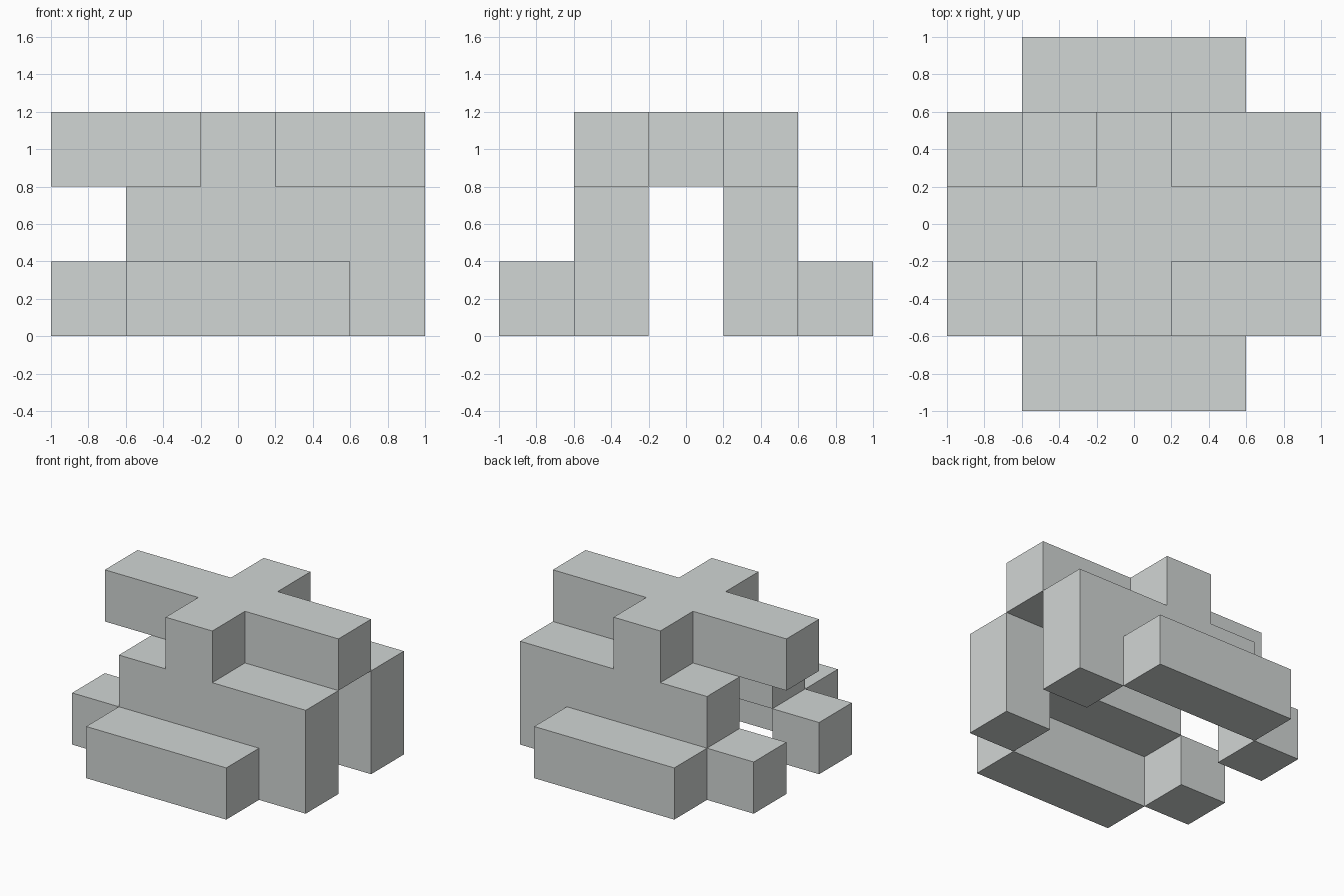
import bpy
import bmesh
from mathutils import Vector

cube = bpy.data.objects.get("Cube")
if cube:
    bpy.data.objects.remove(cube, do_unlink=True)

U = 0.4  # side of one block unit

grey = bpy.data.materials.new("light_grey")
grey.use_nodes = True
colour = (0.64, 0.67, 0.66, 1)
grey.diffuse_color = colour
grey.node_tree.nodes["Principled BSDF"].inputs["Base Color"].default_value = colour


def prism(name, profile, y_front, y_back):
    """Extrude an x-z profile, given in block units, along y."""
    bm = bmesh.new()
    face = bm.faces.new([bm.verts.new((x * U, y_front * U, z * U)) for x, z in profile])
    result = bmesh.ops.extrude_face_region(bm, geom=[face])
    moved = [v for v in result["geom"] if isinstance(v, bmesh.types.BMVert)]
    bmesh.ops.translate(bm, verts=moved, vec=Vector((0, (y_back - y_front) * U, 0)))
    bmesh.ops.recalc_face_normals(bm, faces=bm.faces)
    mesh = bpy.data.meshes.new(name)
    bm.to_mesh(mesh)
    bm.free()
    mesh.materials.append(grey)
    obj = bpy.data.objects.new(name, mesh)
    bpy.context.collection.objects.link(obj)


def rectangle(x0, x1, z0, z1):
    return [(x0, z0), (x1, z0), (x1, z1), (x0, z1)]


# Raised wall with one leg, and a tab that forms one arm of the top cross
wall = [(-1.5, 1), (1.5, 1), (1.5, 0), (2.5, 0), (2.5, 2), (0.5, 2),
        (0.5, 3), (-0.5, 3), (-0.5, 2), (-1.5, 2)]

# Matching wall, corner foot and low step on the front and back
for side, sign in (("front", -1), ("back", 1)):
    prism(side + "_wall", wall, 0.5 * sign, 1.5 * sign)
    prism(side + "_foot", rectangle(-2.5, -1.5, 0, 1), 0.5 * sign, 1.5 * sign)
    prism(side + "_step", rectangle(-1.5, 1.5, 0, 1), 1.5 * sign, 2.5 * sign)

# Long bar bridging the two walls at the top
prism("top_bar", rectangle(-2.5, 2.5, 2, 3), -0.5, 0.5)
